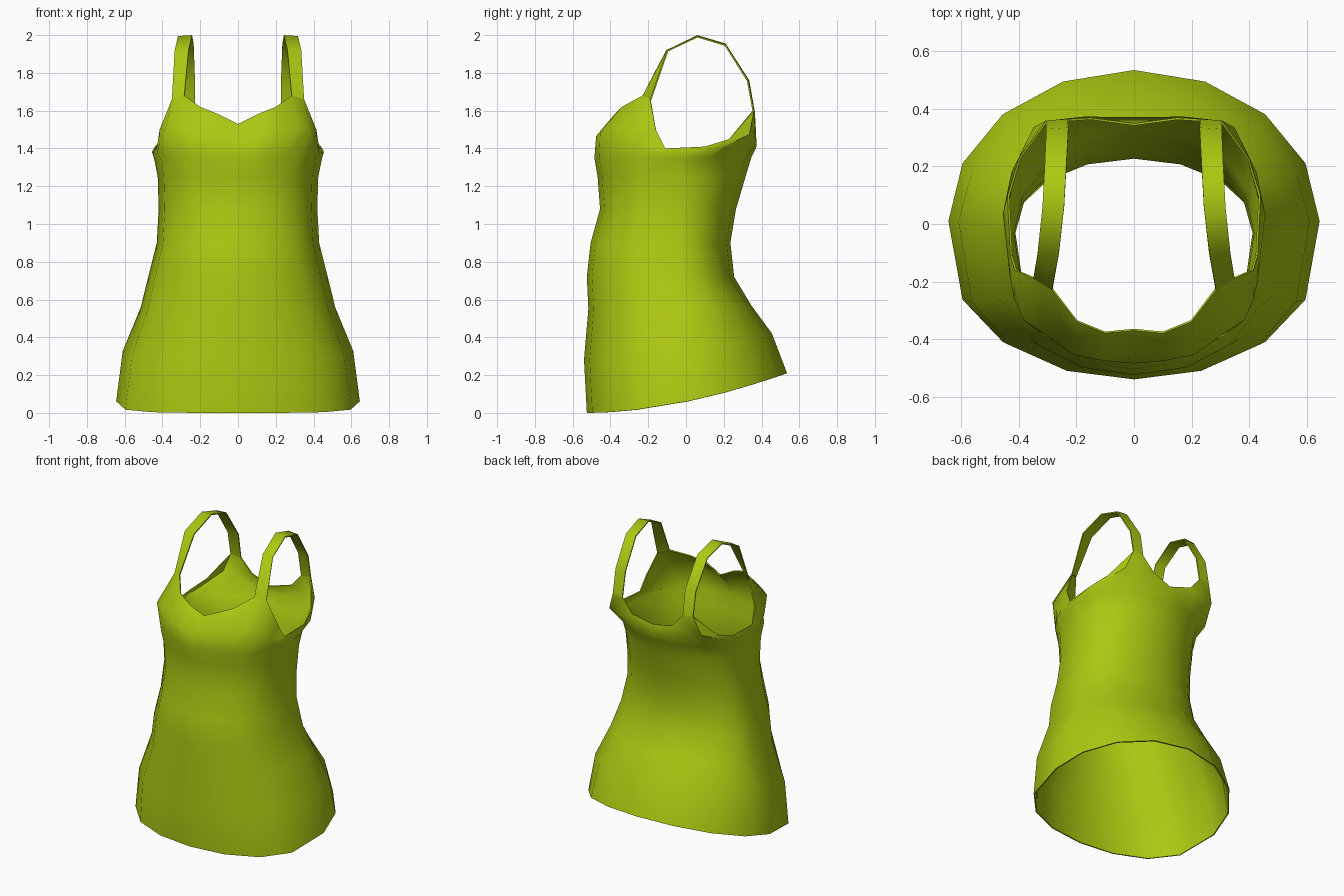
import bpy
import math
from mathutils import Vector

cube = bpy.data.objects.get("Cube")
if cube:
    bpy.data.objects.remove(cube, do_unlink=True)

lime = bpy.data.materials.new("lime_green_cloth")
lime.use_nodes = True
lime.diffuse_color = (0.42, 0.58, 0.006, 1)
lime.node_tree.nodes["Principled BSDF"].inputs["Base Color"].default_value = lime.diffuse_color


def cloth(name, rows):
    """Skin rows of points, mirror across x and give the cloth thickness."""
    n = len(rows[0])
    verts = [p for row in rows for p in row]
    faces = [(r * n + c, r * n + c + 1, (r + 1) * n + c + 1, (r + 1) * n + c)
             for r in range(len(rows) - 1) for c in range(n - 1)]
    mesh = bpy.data.meshes.new(name)
    mesh.from_pydata(verts, [], faces)
    mesh.materials.append(lime)
    obj = bpy.data.objects.new(name, mesh)
    bpy.context.collection.objects.link(obj)
    bpy.context.view_layer.objects.active = obj
    obj.select_set(True)
    mirror = obj.modifiers.new("mirror", 'MIRROR')
    mirror.merge_threshold = 0.002
    solid = obj.modifiers.new("thickness", 'SOLIDIFY')
    solid.thickness = 0.008
    solid.offset = -1
    for mod in (mirror.name, solid.name):
        bpy.ops.object.modifier_apply(modifier=mod)
    bpy.ops.object.shade_smooth_by_angle(angle=math.radians(50))
    obj.select_set(False)
    return obj


def corner(step, z, tilt, width, front, back):
    """One of the sixteen corners of a body ring; step 0 is front centre."""
    a = step * math.pi / 8
    c = math.cos(a)
    mid = 0.01 if width > 0.5 else -0.03
    y = mid + (front - mid) * c ** 0.7 if c > 1e-6 else mid + (back - mid) * max(-c, 0)
    t = (y - front) / (back - front)
    return Vector((width * math.sin(a), y, z + tilt * max(t, 0) ** 1.8))


def ring(steps, *size):
    points = []
    for s in steps:
        low = math.floor(s)
        points.append(corner(low, *size).lerp(corner(low + 1, *size), s - low))
    return points


# Body rings: height, rise to the back, half width, front y, back y
rings = [
    (0.0, 0.21, 0.645, -0.525, 0.535),
    (0.28, 0.14, 0.61, -0.54, 0.455),
    (0.55, 0.02, 0.515, -0.517, 0.345),
    (0.72, 0.0, 0.475, -0.525, 0.255),
    (0.90, 0.0, 0.43, -0.505, 0.235),
    (1.08, 0.0, 0.42, -0.455, 0.265),
    (1.25, 0.0, 0.425, -0.468, 0.315),
    (1.35, 0.0, 0.445, -0.485, 0.345),
]
# Half of the top edge: neckline, strap root, armhole, strap root, back neckline
edge = [Vector(p) for p in (
    (0, -0.37, 1.53), (0.10, -0.38, 1.58), (0.20, -0.34, 1.62),
    (0.285, -0.23, 1.68), (0.35, -0.19, 1.66),
    (0.415, -0.16, 1.50), (0.43, -0.11, 1.40), (0.44, 0.10, 1.41), (0.40, 0.23, 1.45),
    (0.305, 0.36, 1.60), (0.23, 0.365, 1.59), (0.15, 0.37, 1.50), (0, 0.35, 1.46))]
steps = [0, 0.5, 1, 1.5, 2, 2.5, 3, 4, 5, 6, 6.5, 7, 8]

rows = [ring(steps, *r) for r in rings]
# Rounded bust and shoulder blade row between the last ring and the edge
swell = []
for low, top in zip(rows[-1], edge):
    p = low.lerp(top, 0.5)
    out = Vector((p.x, p.y, 0)).normalized()
    swell.append(p + out * 0.22 * (top.z - low.z))
cloth("dress_body", rows + [swell, edge])

# Shoulder straps: inner and outer edge from front root over to back root
strap = [
    (edge[3], edge[4]),
    ((0.262, -0.105, 1.92), (0.335, -0.10, 1.92)),
    ((0.243, 0.06, 2.0), (0.318, 0.06, 1.995)),
    ((0.235, 0.21, 1.955), (0.31, 0.21, 1.95)),
    ((0.228, 0.335, 1.76), (0.305, 0.33, 1.76)),
    (edge[10], edge[9]),
]
cloth("shoulder_straps", strap)
